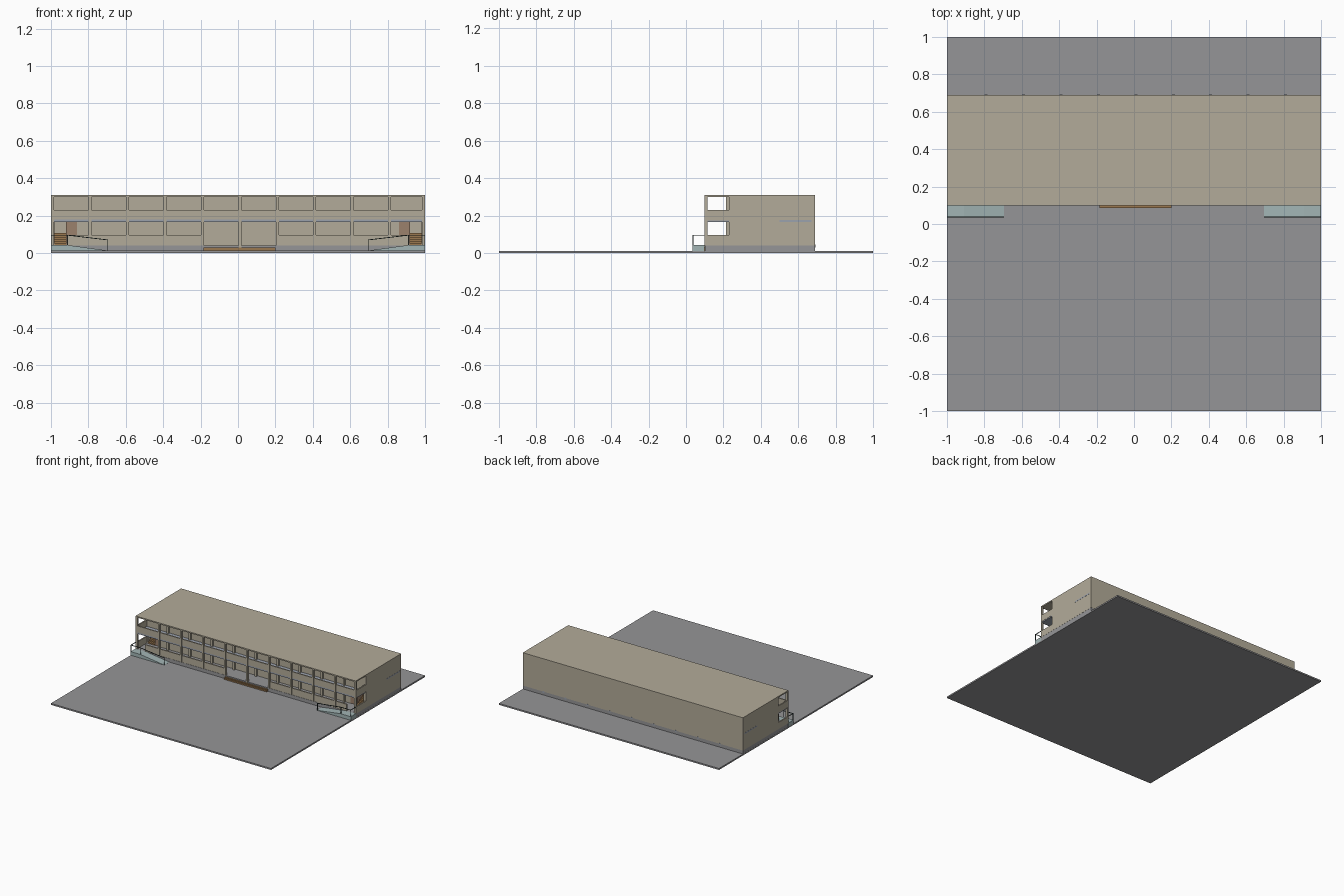
import bpy, bmesh
from mathutils import Matrix, Vector

if "Cube" in bpy.data.objects:
    bpy.data.objects.remove(bpy.data.objects["Cube"])


def material(name, rgb):
    m = bpy.data.materials.new(name)
    m.diffuse_color = (*rgb, 1)
    m.use_nodes = True
    m.node_tree.nodes["Principled BSDF"].inputs["Base Color"].default_value = m.diffuse_color
    return m


BEIGE = material("concrete", (0.45, 0.41, 0.32))
GREY = material("paving", (0.30, 0.30, 0.31))
BLUE = material("slab_grey", (0.33, 0.36, 0.42))
TEAL = material("ramp_paint", (0.36, 0.46, 0.46))
BROWN = material("timber", (0.33, 0.19, 0.08))
DOOR = material("stair_brick", (0.33, 0.22, 0.15))
DARK = material("rail_dark", (0.03, 0.05, 0.05))


def finish(name, bm, mat):
    bmesh.ops.recalc_face_normals(bm, faces=bm.faces)
    me = bpy.data.meshes.new(name)
    bm.to_mesh(me)
    bm.free()
    ob = bpy.data.objects.new(name, me)
    me.materials.append(mat)
    bpy.context.collection.objects.link(ob)
    return ob


def boxes(name, mat, *specs):
    """One object from boxes given as x0, x1, y0, y1, z0, z1."""
    bm = bmesh.new()
    for x0, x1, y0, y1, z0, z1 in specs:
        m = Matrix.Translation(((x0 + x1) / 2, (y0 + y1) / 2, (z0 + z1) / 2))
        m = m @ Matrix.Diagonal((abs(x1 - x0), y1 - y0, z1 - z0, 1))
        bmesh.ops.create_cube(bm, size=1, matrix=m)
    return finish(name, bm, mat)


def prism(name, mat, profile, y0, y1):
    """XZ profile extruded along y."""
    bm = bmesh.new()
    f = bm.faces.new([bm.verts.new((x, y0, z)) for x, z in profile])
    r = bmesh.ops.extrude_face_region(bm, geom=[f])
    vs = [v for v in r["geom"] if isinstance(v, bmesh.types.BMVert)]
    bmesh.ops.translate(bm, vec=(0, y1 - y0, 0), verts=vs)
    return finish(name, bm, mat)


def bars(name, mat, segments, t=0.004):
    """Thin square bars between point pairs."""
    bm = bmesh.new()
    for a, b in segments:
        a, b = Vector(a), Vector(b)
        d = b - a
        m = Matrix.Translation((a + b) / 2) @ d.to_track_quat('Z', 'Y').to_matrix().to_4x4()
        m = m @ Matrix.Diagonal((t, t, d.length, 1))
        bmesh.ops.create_cube(bm, size=1, matrix=m)
    return finish(name, bm, mat)


F, W, B = 0.10, 0.23, 0.69            # front, inner wall, back
FLOOR, SLAB, TOP = 0.04, 0.166, 0.31  # levels
cols = [-0.79 + 0.2 * i for i in range(9)]

# Ground and plinth
boxes("ground", GREY, (-1, 1, -1, 1, 0, 0.012))
boxes("plinth", GREY, (-0.999, 0.999, F + 0.001, B - 0.001, 0.012, FLOOR))

# Enclosed rooms, with a stair recess at each end of the lower floor
boxes("rooms", BEIGE,
      (-1, 1, 0.36, B, FLOOR, SLAB),
      (-0.86, 0.86, W, 0.36, FLOOR, SLAB),
      (-1, -0.98, W, 0.36, FLOOR, SLAB),
      (0.98, 1, W, 0.36, FLOOR, SLAB),
      (-1, 1, W, B, SLAB, TOP))
boxes("roof", BEIGE, (-1, 1, F, W, 0.30, TOP))
boxes("gallery_floor", BLUE, (-0.998, 0.998, F + 0.003, W, SLAB, 0.178))
boxes("side_slab_strip", BLUE, *[(s * 0.99, s * 1.001, 0.50, 0.67, 0.167, 0.177)
                                 for s in (-1, 1)])

# Columns of the gallery: front row, corners and inner row
boxes("front_columns", BEIGE,
      *[(x - 0.008, x + 0.008, F, F + 0.016,
         FLOOR if abs(x) > 0.1 else 0.03, 0.302) for x in cols])
boxes("corner_columns", BEIGE, *[(s * 0.984, s, F, F + 0.014, FLOOR, 0.302)
                                 for s in (-1, 1)])
boxes("inner_columns", BEIGE,
      *[(x - 0.008, x + 0.008, W - 0.016, W, FLOOR, 0.302) for x in cols])
boxes("back_footings", BLUE,
      *[(x - 0.008, x + 0.008, B - 0.01, B + 0.0015, 0.03, 0.045) for x in cols])

# Parapets: the lower one is open at the entrance and the ramps
boxes("upper_parapets", BEIGE,
      (-0.99, 0.99, F + 0.003, F + 0.013, 0.174, 0.23),
      (-1, -0.99, F + 0.003, W, 0.174, 0.23),
      (0.99, 1, F + 0.003, W, 0.174, 0.23))
boxes("lower_parapets", BEIGE,
      (-0.915, -0.19, F + 0.003, F + 0.013, FLOOR, 0.095),
      (0.21, 0.915, F + 0.003, F + 0.013, FLOOR, 0.095),
      (-1, -0.99, F + 0.003, W, FLOOR, 0.095),
      (0.99, 1, F + 0.003, W, FLOOR, 0.095))

# Entrance step
boxes("entrance_step", BROWN, (-0.185, 0.2, 0.085, F + 0.001, 0.012, 0.022),
      (-0.185, 0.2, 0.092, F + 0.001, 0.022, 0.03))

for s, side in ((-1, "left"), (1, "right")):
    # Stair in the recess
    boxes(side + "_stairs", BROWN,
          *[(s * 0.92, s * 0.98, W + 0.018 * i, 0.36, FLOOR + 0.011 * i,
             FLOOR + 0.011 * (i + 1)) for i in range(6)])
    boxes(side + "_stair_wall", DOOR,
          (s * 0.86, s * 0.92, W + 0.004, 0.36, FLOOR, SLAB))
    # Ramp with landing
    prism(side + "_ramp", TEAL,
          [(s, 0.01), (s, 0.042), (s * 0.91, 0.042), (s * 0.695, 0.013), (s * 0.695, 0.01)],
          0.035, F)
    # Handrail
    y = 0.037
    end, mid, low = s * 0.998, s * 0.91, s * 0.697
    bars(side + "_handrail", DARK, [
        ((end, y, 0.095), (mid, y, 0.095)), ((mid, y, 0.095), (low, y, 0.07)),
        ((end, y, 0.04), (end, y, 0.097)), ((mid, y, 0.04), (mid, y, 0.095)),
        ((low, y, 0.012), (low, y, 0.072)), ((end, y, 0.095), (end, F, 0.095))])
